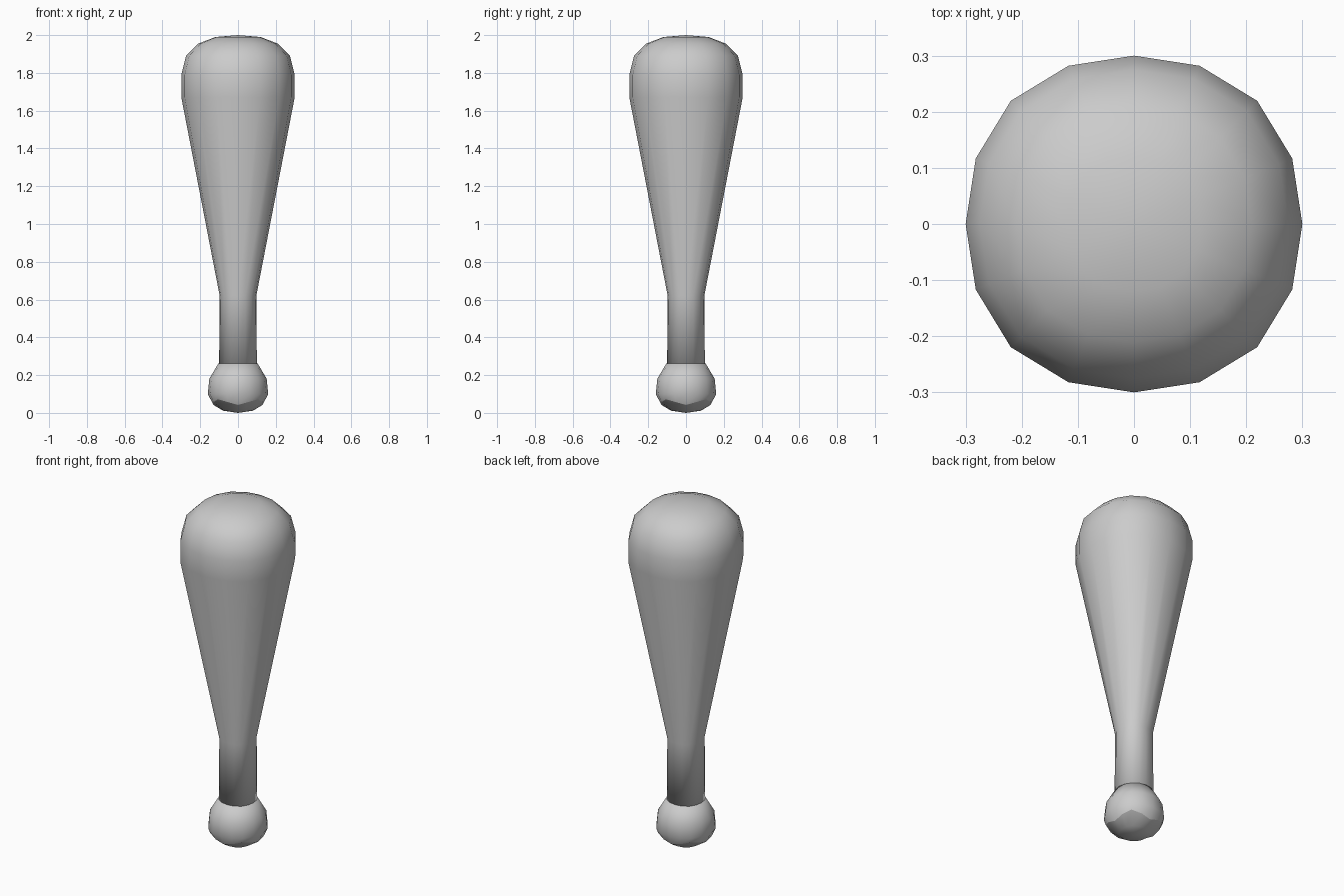
import bpy, bmesh
from math import cos, sin, pi, radians

if "Cube" in bpy.data.objects:
    bpy.data.objects.remove(bpy.data.objects["Cube"])

SIDES = 16

# One plain colour for the whole club
grey = bpy.data.materials.new("light_grey")
grey.use_nodes = True
colour = (0.6, 0.6, 0.6, 1)
grey.diffuse_color = colour
grey.node_tree.nodes["Principled BSDF"].inputs["Base Color"].default_value = colour


def lathe(name, profile, sharp_ring=None, ends=(True, True)):
    """Turn (radius, z, diagonal radius, diagonal z) rings into a smooth part.
    The diagonals may bulge, which gives a slightly square section."""
    bm = bmesh.new()
    rings = []
    for r, z, rd, zd in profile:
        ring = []
        for i in range(SIDES):
            a = 2 * pi * i / SIDES
            t = sin(2 * a) ** 2
            rr, zz = r + (rd - r) * t, z + (zd - z) * t
            ring.append(bm.verts.new((rr * cos(a), rr * sin(a), zz)))
        rings.append(ring)
    for low, high in zip(rings, rings[1:]):
        for i in range(SIDES):
            j = (i + 1) % SIDES
            bm.faces.new((low[i], low[j], high[j], high[i]))
    # Close the ends with a fan to a centre point
    for ring, z in ((rings[0], ends[0]), (rings[-1], ends[1])):
        tip = bm.verts.new((0, 0, z))
        for i in range(SIDES):
            bm.faces.new((ring[i], ring[(i + 1) % SIDES], tip))
    bmesh.ops.recalc_face_normals(bm, faces=bm.faces)
    for f in bm.faces:
        f.smooth = True
    if sharp_ring is not None:
        ring = rings[sharp_ring]
        for i in range(SIDES):
            bm.edges.get((ring[i], ring[(i + 1) % SIDES])).smooth = False
    mesh = bpy.data.meshes.new(name)
    bm.to_mesh(mesh)
    bm.free()
    mesh.materials.append(grey)
    obj = bpy.data.objects.new(name, mesh)
    bpy.context.collection.objects.link(obj)
    return obj


def round_ring(r, z, bulge=1.035):
    return r, z, r * bulge, z


# Handle widening into the barrel with a domed top
lathe("handle_and_barrel",
      [round_ring(*p) for p in (
          (0.1, 0.24), (0.097, 0.62), (0.3, 1.67), (0.3, 1.79),
          (0.275, 1.89), (0.21, 1.955), (0.12, 1.99))],
      ends=(0.24, 2.0))

# Rounded knob whose squared underside meets the side at a crease
lathe("knob",
      [round_ring(0.08, 0.012),
       (0.13, 0.042, 0.15, 0.072),
       round_ring(0.16, 0.1, 1.0),
       round_ring(0.152, 0.18, 1.0),
       round_ring(0.104, 0.262, 1.0)],
      sharp_ring=1, ends=(0.0, 0.262))
